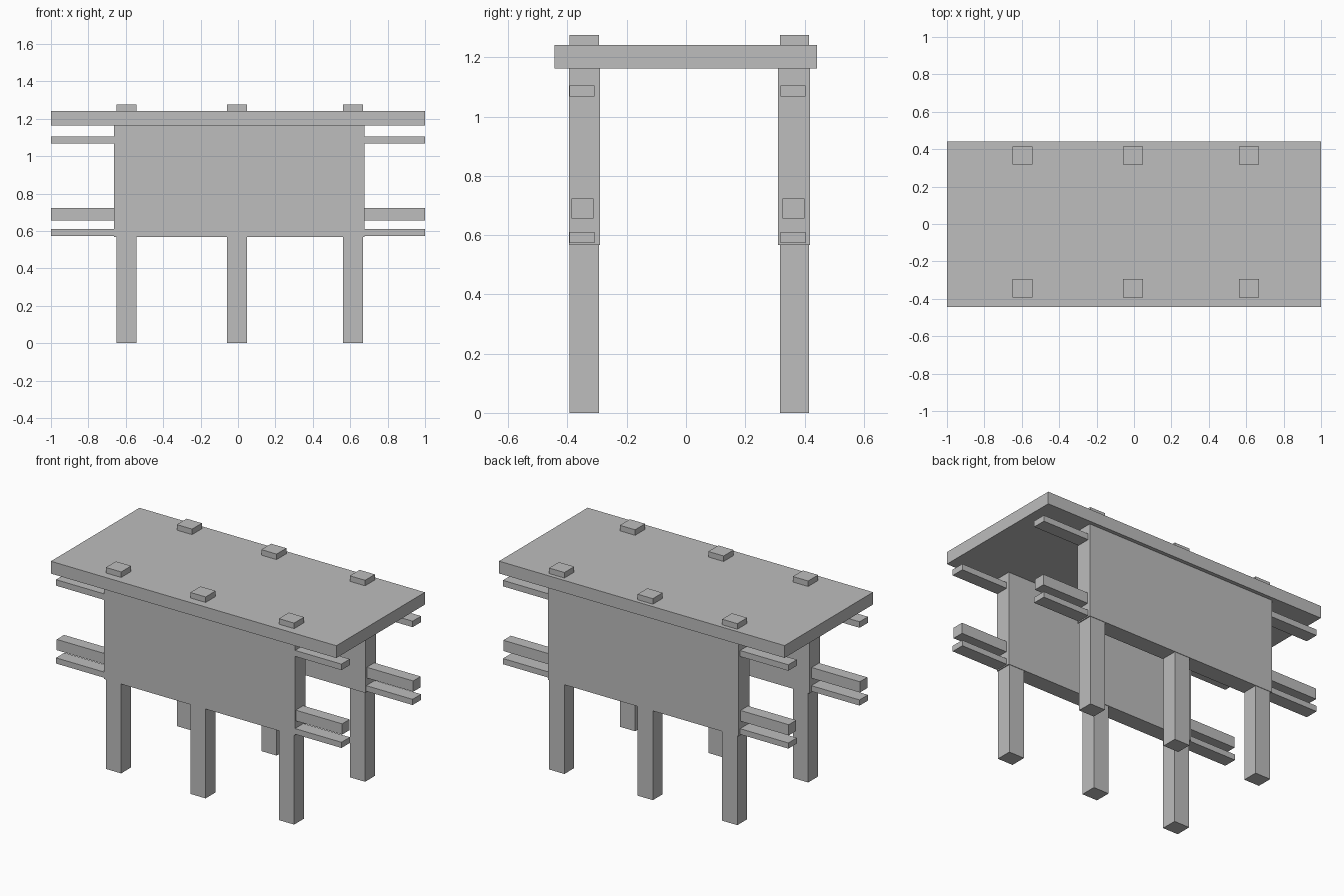
import bpy
from mathutils import Vector

cube = bpy.data.objects.get("Cube")
if cube:
    bpy.data.objects.remove(cube, do_unlink=True)

# One plain grey for the whole structure
grey = bpy.data.materials.new("plain_grey")
grey.use_nodes = True
colour = (0.51, 0.51, 0.51, 1)
grey.diffuse_color = colour
grey.node_tree.nodes["Principled BSDF"].inputs["Base Color"].default_value = colour


def box(name, x, y, z):
    """Box spanning the given (min, max) range on each axis."""
    low, high = (Vector(corner) for corner in zip(x, y, z))
    bpy.ops.mesh.primitive_cube_add(size=1, location=(low + high) / 2)
    obj = bpy.context.object
    obj.name = name
    obj.scale = high - low
    bpy.ops.object.transform_apply(location=False, rotation=False, scale=True)
    obj.data.materials.append(grey)


# Flat roof slab
box("roof", (-1, 1), (-0.444, 0.442), (1.163, 1.241))

# Y ranges of each part for the two long walls
walls = {
    "front": dict(panel=(-0.395, -0.290), leg=(-0.393, -0.293),
                  slat=(-0.393, -0.309), beam=(-0.386, -0.312)),
    "back": dict(panel=(0.310, 0.418), leg=(0.317, 0.415),
                 slat=(0.319, 0.404), beam=(0.325, 0.400)),
}

for side, y in walls.items():
    # Solid wall panel hung under the roof
    box(side + "_panel", (-0.662, 0.675), y["panel"], (0.567, 1.163))

    # Posts running from the ground through the roof
    for place, x in (("right", -0.597), ("middle", -0.005), ("left", 0.615)):
        box(f"{side}_{place}_leg", (x - 0.0535, x + 0.0535), y["leg"], (0, 1.276))

    # Long rails that stick out at both ends
    box(side + "_upper_slat", (-1, 1), y["slat"], (1.067, 1.105))
    box(side + "_beam", (-1, 1), y["beam"], (0.656, 0.724))
    box(side + "_lower_slat", (-1, 1), y["slat"], (0.574, 0.610))
